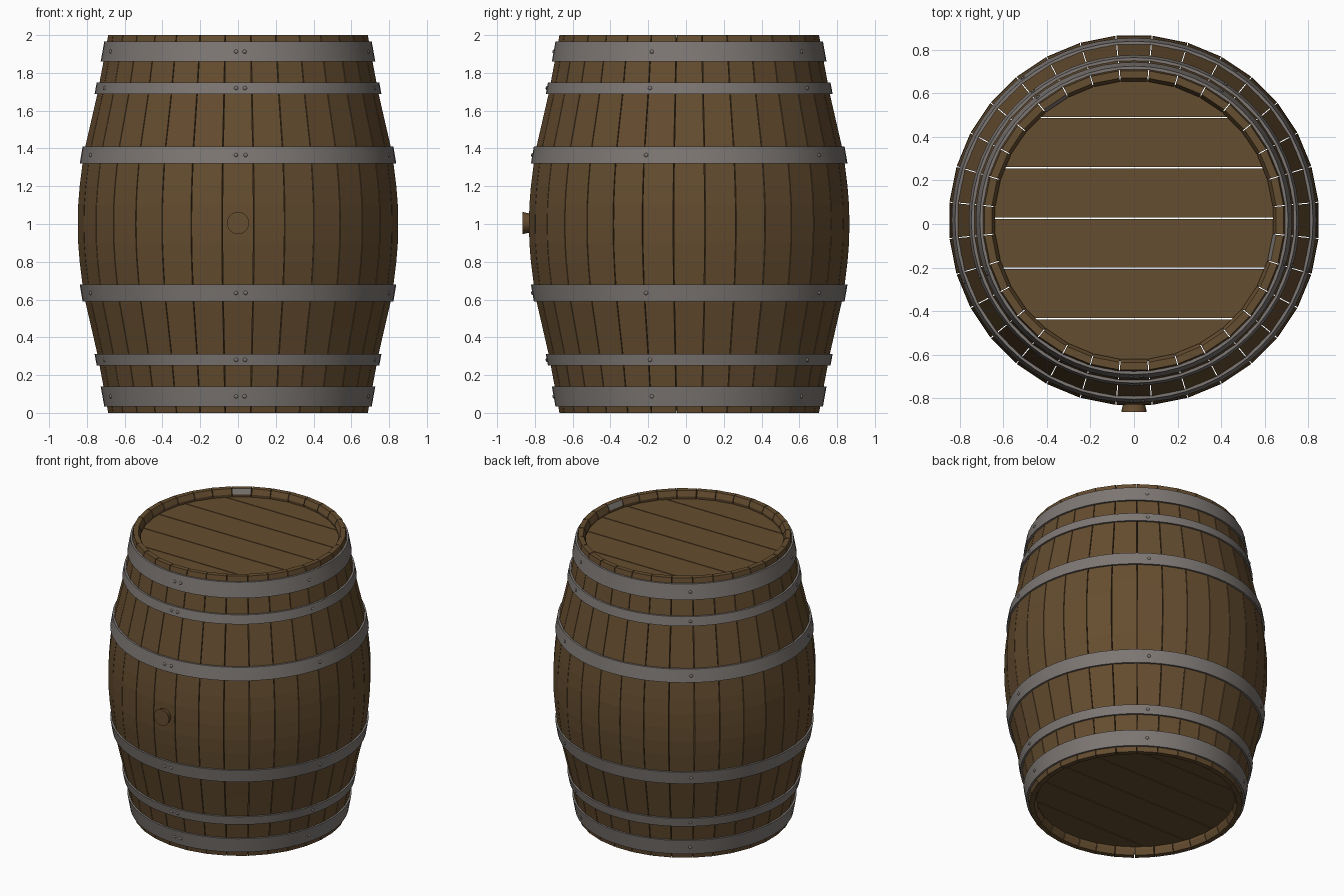
import bpy, bmesh, math
from mathutils import Vector, Matrix

if "Cube" in bpy.data.objects:
    bpy.data.objects.remove(bpy.data.objects["Cube"])

CY = 0.017          # barrel axis sits slightly back, the bung sticks out in front
STAVES = 32


def material(name, rgb):
    m = bpy.data.materials.new(name)
    m.diffuse_color = (*rgb, 1)
    m.use_nodes = True
    m.node_tree.nodes["Principled BSDF"].inputs["Base Color"].default_value = m.diffuse_color
    return m


WOOD = material("brown_wood", (0.130, 0.074, 0.029))
STEEL = material("grey_steel", (0.205, 0.185, 0.172))

# outer radius by distance from the middle height
CURVE = [(0, .848), (.1, .846), (.2, .838), (.32, .823), (.42, .806), (.55, .776),
         (.69, .744), (.86, .712), (1, .687)]


def radius(z):
    t = min(abs(z - 1), 1)
    for (a, ra), (b, rb) in zip(CURVE, CURVE[1:]):
        if t <= b:
            return ra + (rb - ra) * (t - a) / (b - a)


def make(name, bm, mats, smooth=None):
    bmesh.ops.recalc_face_normals(bm, faces=bm.faces)
    me = bpy.data.meshes.new(name)
    bm.to_mesh(me)
    bm.free()
    for m in mats:
        me.materials.append(m)
    ob = bpy.data.objects.new(name, me)
    ob.location.y = CY
    bpy.context.collection.objects.link(ob)
    if smooth:
        bpy.context.view_layer.objects.active = ob
        ob.select_set(True)
        bpy.ops.object.shade_smooth_by_angle(angle=math.radians(smooth))
        ob.select_set(False)
    return ob


def polar(r, a, z):
    return Vector((r * math.cos(a), r * math.sin(a), z))


# staves: separate boards with a thin gap, bevelled inside at both ends
half = math.pi / STAVES
levels = sorted({round(1 + s * t, 3) for s in (-1, 1)
                 for t in (0, .1, .2, .32, .42, .55, .69, .86, .965, 1)})
bm = bmesh.new()
for i in range(STAVES):
    mid = 2 * half * i
    rows = []
    for z in levels:
        ro = radius(z) / math.cos(half)
        ri = ro - (.034 if z in (0, 2) else .056)
        row = []
        for r, s in ((ro, -1), (ro, 1), (ri, 1), (ri, -1)):
            row.append(bm.verts.new(polar(r, mid + s * (half - .0022 / r), z)))
        rows.append(row)
    for a, b in zip(rows, rows[1:]):
        for k in range(4):
            n = (k + 1) % 4
            f = bm.faces.new((a[k], a[n], b[n], b[k]))
            # a few staves have grey inner rims
            if k == 2 and ((b is rows[-1] and i in (11, 31)) or (a is rows[0] and i == 3)):
                f.material_index = 1
    bm.faces.new(rows[0][::-1])
    bm.faces.new(rows[-1])
make("staves", bm, [WOOD, STEEL])

# heads: round lids cut into six planks with gaps
R, GAP = .65, .003
seams = [-R] + [-.452 + .231 * k for k in range(5)] + [R]
for name, z0 in (("top_head", 1.905), ("bottom_head", .055)):
    bm = bmesh.new()
    for lo, hi in zip(seams, seams[1:]):
        lo, hi = lo + GAP, hi - GAP
        ys = [lo + (hi - lo) * k / 12 for k in range(13)]
        xs = [math.sqrt(R * R - y * y) for y in ys]
        outline = list(zip(xs, ys)) + [(-x, y) for x, y in reversed(list(zip(xs, ys)))]
        face = bm.faces.new([bm.verts.new((x, y, z0)) for x, y in outline])
        ext = bmesh.ops.extrude_face_region(bm, geom=[face], use_keep_orig=True)
        bmesh.ops.translate(bm, vec=(0, 0, .04),
                            verts=[g for g in ext["geom"] if isinstance(g, bmesh.types.BMVert)])
    make(name, bm, [WOOD])

# hoops and their rivets, mirrored about the middle height
SEG = 64
RIVETS = [-90.8, -87.2, -16, 56, 128, 200]
LOWER = [("end", .035, .14), ("quarter", .25, .312), ("bilge", .59, .68)]
for side in ("lower", "upper"):
    for label, a, b in LOWER:
        z0, z1 = (a, b) if side == "lower" else (2 - b, 2 - a)
        section = [(radius(z0) + .001, z0), (radius(z0) + .015, z0),
                   (radius(z1) + .015, z1), (radius(z1) + .001, z1)]
        bm = bmesh.new()
        rings = [[bm.verts.new(polar(r, 2 * math.pi * k / SEG, z)) for r, z in section]
                 for k in range(SEG)]
        for k in range(SEG):
            p, q = rings[k], rings[(k + 1) % SEG]
            for j in range(4):
                n = (j + 1) % 4
                bm.faces.new((p[j], q[j], q[n], p[n]))
        make(f"{side}_{label}_hoop", bm, [STEEL], 30)

        bm = bmesh.new()
        zc = (z0 + z1) / 2
        for deg in RIVETS:
            ang = math.radians(deg)
            pos = polar(radius(zc) + .015, ang, zc)
            rot = polar(1, ang, 0).to_track_quat('Z', 'Y').to_matrix().to_4x4()
            bmesh.ops.create_uvsphere(bm, u_segments=10, v_segments=6, radius=.011,
                                      matrix=Matrix.Translation(pos) @ rot @
                                      Matrix.Diagonal((1, 1, .6, 1)))
        make(f"{side}_{label}_rivets", bm, [STEEL], 40)

# bung: tapered plug in the front stave, wider outside
bm = bmesh.new()
bmesh.ops.create_cone(bm, cap_ends=True, segments=24, radius1=.044, radius2=.059, depth=.065,
                      matrix=Matrix.Translation((0, -.882 + .0325, 1.005)) @
                      Matrix.Rotation(math.pi / 2, 4, 'X'))
make("bung", bm, [WOOD], 30)
